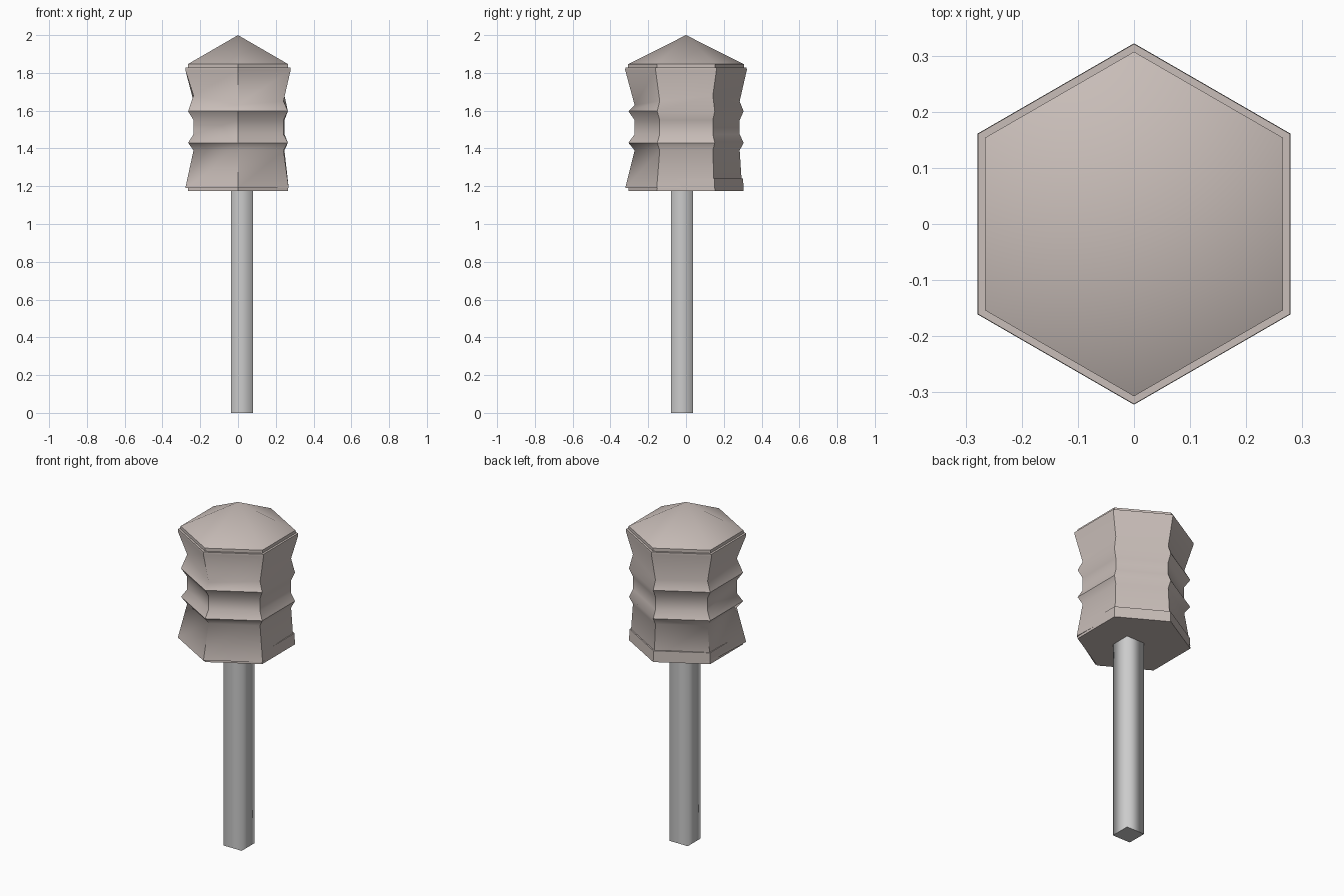
import bpy, bmesh, math

if "Cube" in bpy.data.objects:
    bpy.data.objects.remove(bpy.data.objects["Cube"])


def make_material(name, color):
    mat = bpy.data.materials.new(name)
    mat.diffuse_color = color
    mat.use_nodes = True
    mat.node_tree.nodes["Principled BSDF"].inputs["Base Color"].default_value = mat.diffuse_color
    return mat


def hex_loft(name, rings, mat, apex=None):
    """Stack six-sided rings; radius and height may be one value or six.
    Corner order: right-back, back, left-back, left-front, front, right-front."""
    bm = bmesh.new()
    loops = []
    for radius, height in rings:
        rs = radius if isinstance(radius, tuple) else (radius,) * 6
        zs = height if isinstance(height, tuple) else (height,) * 6
        loops.append([bm.verts.new((r * math.cos(math.radians(30 + 60 * i)),
                                    r * math.sin(math.radians(30 + 60 * i)), z))
                      for i, (r, z) in enumerate(zip(rs, zs))])
    for low, high in zip(loops, loops[1:]):
        for i in range(6):
            j = (i + 1) % 6
            bm.faces.new((low[i], low[j], high[j], high[i]))
    bm.faces.new(loops[0][::-1])
    if apex:
        tip = bm.verts.new((0, 0, apex))
        for i in range(6):
            bm.faces.new((loops[-1][i], loops[-1][(i + 1) % 6], tip))
    else:
        bm.faces.new(loops[-1])
    mesh = bpy.data.meshes.new(name)
    bm.to_mesh(mesh)
    bm.free()
    mesh.materials.append(mat)
    obj = bpy.data.objects.new(name, mesh)
    bpy.context.collection.objects.link(obj)
    bpy.ops.object.select_all(action='DESELECT')
    obj.select_set(True)
    bpy.context.view_layer.objects.active = obj
    bpy.ops.object.shade_smooth_by_angle(angle=math.radians(50))
    return obj


stone = make_material("warm_stone", (0.58, 0.51, 0.48, 1))

# Square pole, slightly off centre
bpy.ops.mesh.primitive_cube_add(size=1, location=(0.021, -0.021, 0.6))
pole = bpy.context.object
pole.name = "pole"
pole.scale = (0.118, 0.118, 1.2)
bpy.ops.object.transform_apply(location=False, rotation=False, scale=True)
for face in pole.data.polygons:
    face.use_smooth = abs(face.normal.z) < 0.5

# Thin base plate of the head
hex_loft("head_base", [(0.305, 1.175), (0.302, 1.24)], stone)

# Ridged head: flared foot, two ridges, flared collar
foot = (0.297, 0.297, 0.305, 0.322, 0.322, 0.31)
neck = (0.284, 0.284, 0.272, 0.272, 0.272, 0.278)
hex_loft("ridged_head", [
    (foot, 1.19),
    (neck, 1.39),
    (0.305, 1.43),
    (neck, 1.475),
    (neck, 1.55),
    (0.305, 1.597),
    (neck, (1.68, 1.65, 1.65, 1.68, 1.63, 1.65)),
    (0.322, 1.815),
    (0.321, 1.828),
], stone)

# Pointed cap
hex_loft("cap", [(0.307, 1.82), (0.307, 1.846)], stone, apex=2.0)
